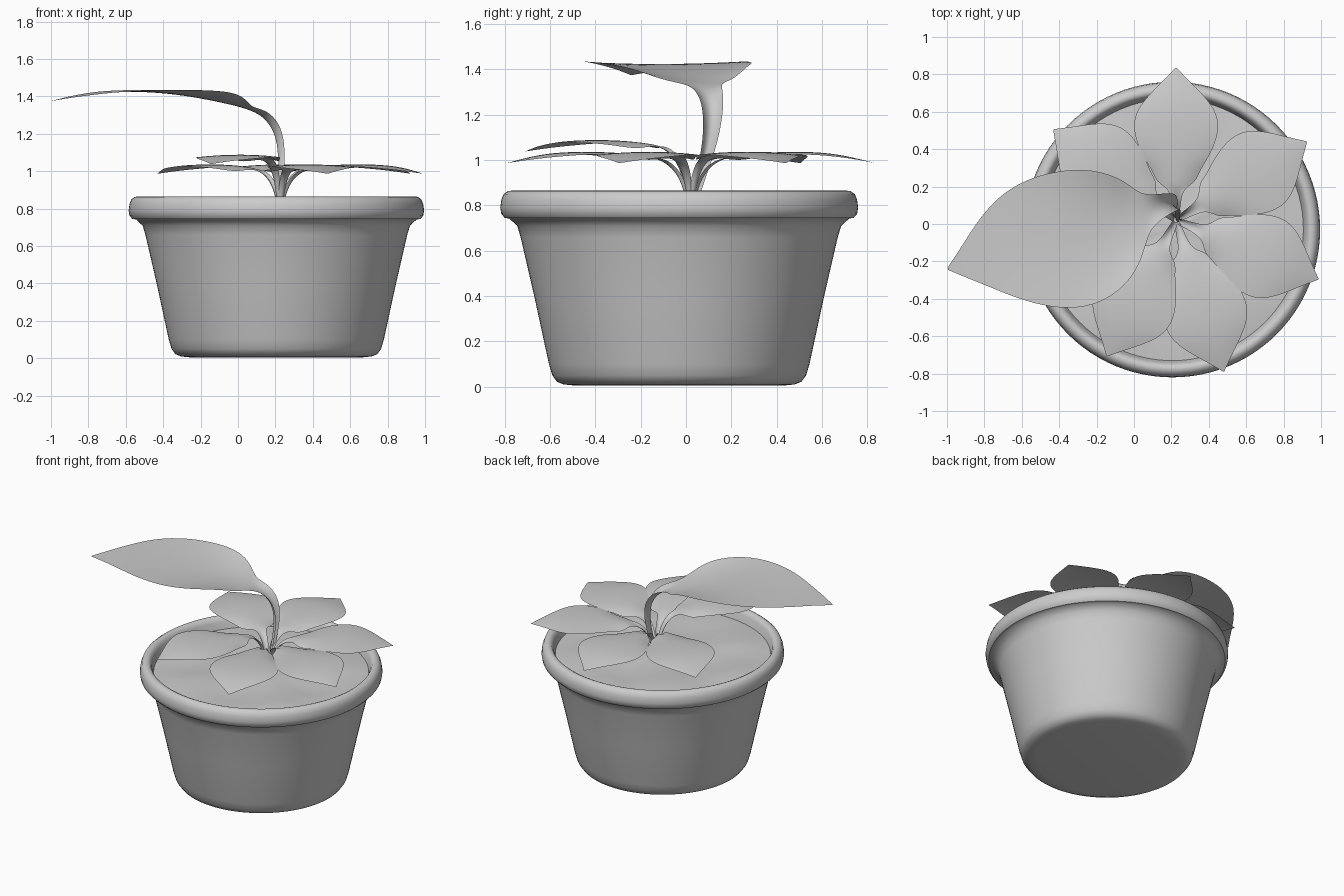
import bpy, bmesh, math, random
from mathutils import Vector

random.seed(4)
POT = Vector((0.205, -0.03, 0))
ROOT = Vector((0.225, 0.02, 0))


def finish(name, bm, angle=40):
    bmesh.ops.recalc_face_normals(bm, faces=bm.faces)
    me = bpy.data.meshes.new(name)
    bm.to_mesh(me)
    bm.free()
    ob = bpy.data.objects.new(name, me)
    bpy.context.collection.objects.link(ob)
    bpy.ops.object.select_all(action='DESELECT')
    ob.select_set(True)
    bpy.context.view_layer.objects.active = ob
    bpy.ops.object.shade_smooth_by_angle(angle=math.radians(angle))
    return ob


def lathe(name, profile, steps=96):
    bm = bmesh.new()
    vs = [bm.verts.new(POT + Vector((r, 0, z))) for r, z in profile]
    es = [bm.edges.new(p) for p in zip(vs, vs[1:])]
    bmesh.ops.spin(bm, geom=vs + es, cent=POT, axis=(0, 0, 1),
                   angle=math.tau, steps=steps)
    bmesh.ops.remove_doubles(bm, verts=bm.verts, dist=1e-4)
    return bm


# Pot: tapered wall, rounded foot and thick rolled rim
finish("pot", lathe("pot", [
    (0, 0.005), (0.46, 0.005), (0.51, 0.01), (0.54, 0.022), (0.56, 0.05), (0.575, 0.10),
    (0.64, 0.40), (0.70, 0.66), (0.715, 0.71), (0.75, 0.742), (0.77, 0.745), (0.785, 0.762),
    (0.79, 0.79), (0.785, 0.825), (0.775, 0.85), (0.757, 0.863), (0.74, 0.865),
    (0.725, 0.858), (0.712, 0.835), (0.69, 0.74)]))

# Soil: gently uneven disc inside the rim
bm = lathe("soil", [(0.1 * i, 0.79) for i in range(7)] + [(0.705, 0.785)], 48)
for v in bm.verts:
    p = v.co - POT
    if p.xy.length < 0.65:
        v.co.z += 0.012 * math.sin(9 * p.x + 1) * math.cos(8 * p.y) + random.uniform(-.003, .003)
finish("soil", bm, 60)


def leaf(name, azimuth, rows, lift=0.0, scale=1.0):
    """Rows hold radius, sideways shift, height, half width, edge curl."""
    a = math.radians(azimuth)
    out = Vector((math.cos(a), math.sin(a), 0))
    side = Vector((-math.sin(a), math.cos(a), 0))
    cols = [-1, -0.7, -0.35, 0, 0.35, 0.7, 1]
    bm = bmesh.new()
    grid = []
    for i, (r, lat, z, hw, curl) in enumerate(rows):
        p, q = rows[max(i - 1, 0)], rows[min(i + 1, len(rows) - 1)]
        t = Vector((q[0] - p[0], q[2] - p[2])).normalized()
        normal = out * -t.y + Vector((0, 0, t.x))
        rise = lift * min(1, (z - 0.78) / 0.2)
        mid = ROOT + out * r * scale + Vector((0, 0, z + rise))
        grid.append([bm.verts.new(mid + side * (lat + hw * u) + normal * curl * u * u)
                     for u in cols])
    for g, h in zip(grid, grid[1:]):
        for j in range(len(cols) - 1):
            bm.faces.new((g[j], g[j + 1], h[j + 1], h[j]))
    ob = finish(name, bm, 80)
    sub = ob.modifiers.new("smooth", 'SUBSURF')
    sub.levels = sub.render_levels = 2
    sub.boundary_smooth = 'PRESERVE_CORNERS'


# Low leaves: channelled stem opening into a pointed blade
low = [(0.01, 0, 0.78, 0.014, 0.01), (0.03, 0, 0.87, 0.016, 0.012),
       (0.06, 0, 0.94, 0.02, 0.014), (0.11, 0, 0.99, 0.026, 0.012),
       (0.17, 0, 1.012, 0.04, 0.0), (0.20, 0, 1.02, 0.105, -0.022),
       (0.26, 0, 1.027, 0.125, -0.022), (0.33, 0, 1.033, 0.17, -0.015),
       (0.42, 0, 1.037, 0.213, -0.012), (0.51, 0, 1.037, 0.23, -0.012),
       (0.59, 0, 1.033, 0.21, -0.012), (0.67, 0, 1.022, 0.148, -0.01),
       (0.74, 0, 1.006, 0.075, -0.004), (0.815, 0, 0.987, 0.003, 0)]
for i, (az, lift, s) in enumerate([(90, 0, 1), (31, 0, 1), (-22.5, 0, 1.01),
                                   (-72.5, 0, 1.04), (243, 0.052, 1), (143.5, 0, 1)]):
    leaf(f"low_leaf_{i + 1}", az, low, lift, s)

# Tall leaf: upright stem leaning back, large blade arching to the left
tall = [(0, 0, 0.78, 0.02, 0.01), (0, -0.03, 0.9, 0.024, 0.02),
        (-0.01, -0.07, 1.03, 0.03, 0.025), (-0.01, -0.09, 1.15, 0.04, 0.03),
        (0.02, -0.10, 1.24, 0.05, 0.035), (0.08, -0.095, 1.30, 0.065, 0.03),
        (0.15, -0.085, 1.33, 0.095, 0.01), (0.20, -0.08, 1.345, 0.175, 0.015),
        (0.28, -0.06, 1.36, 0.265, 0.05), (0.40, -0.05, 1.385, 0.34, 0.045),
        (0.55, -0.045, 1.41, 0.375, 0.025), (0.72, -0.06, 1.425, 0.36, 0.01),
        (0.90, -0.08, 1.424, 0.285, 0.005), (1.05, -0.08, 1.41, 0.17, 0),
        (1.15, -0.07, 1.395, 0.085, 0), (1.246, -0.065, 1.376, 0.006, 0)]
leaf("tall_leaf", 195, tall)
